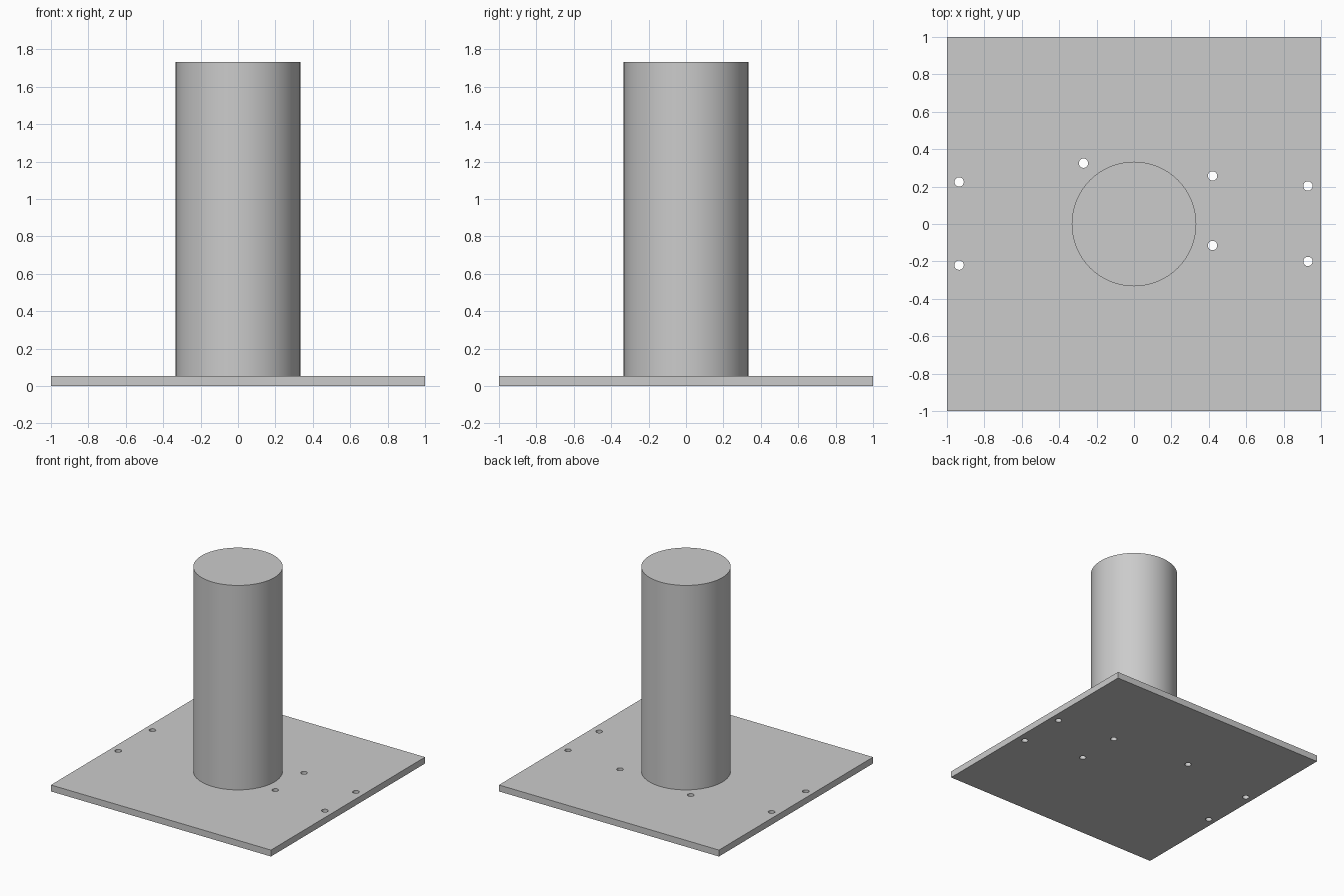
import bpy
import math

cube = bpy.data.objects.get("Cube")
if cube:
    bpy.data.objects.remove(cube, do_unlink=True)

PLATE_T = 0.053
TOP = 1.733
POST_R = 0.333
HOLE_R = 0.025
HOLES = [(-0.935, 0.225), (-0.935, -0.22), (-0.27, 0.325),
         (0.42, 0.257), (0.42, -0.115), (0.93, 0.203), (0.93, -0.2)]

grey = bpy.data.materials.new("plain grey")
grey.use_nodes = True
colour = (0.6, 0.6, 0.6, 1)
grey.diffuse_color = colour
grey.node_tree.nodes["Principled BSDF"].inputs["Base Color"].default_value = colour


def cylinder(name, radius, z0, z1, x=0, y=0, sides=64):
    bpy.ops.mesh.primitive_cylinder_add(
        vertices=sides, radius=radius, depth=z1 - z0, location=(x, y, (z0 + z1) / 2))
    obj = bpy.context.object
    obj.name = name
    obj.data.materials.append(grey)
    return obj


def smooth(obj):
    bpy.ops.object.select_all(action='DESELECT')
    obj.select_set(True)
    bpy.context.view_layer.objects.active = obj
    bpy.ops.object.shade_smooth_by_angle(angle=math.radians(30))


# Square base plate
bpy.ops.mesh.primitive_cube_add(size=1, location=(0, 0, PLATE_T / 2))
plate = bpy.context.object
plate.name = "base_plate"
plate.scale = (2, 2, PLATE_T)
bpy.ops.object.transform_apply(location=False, rotation=False, scale=True)
plate.data.materials.append(grey)

# Bolt holes drilled through the plate
for x, y in HOLES:
    cutter = cylinder("hole_cutter", HOLE_R, -0.1, 0.2, x, y, 32)
    cutter.hide_render = True
    drill = plate.modifiers.new("bolt hole", 'BOOLEAN')
    drill.operation = 'DIFFERENCE'
    drill.solver = 'EXACT'
    drill.object = cutter
    bpy.context.view_layer.objects.active = plate
    bpy.ops.object.modifier_apply(modifier=drill.name)
    bpy.data.objects.remove(cutter, do_unlink=True)
smooth(plate)

# Solid round post standing on the plate
smooth(cylinder("post", POST_R, PLATE_T, TOP))
